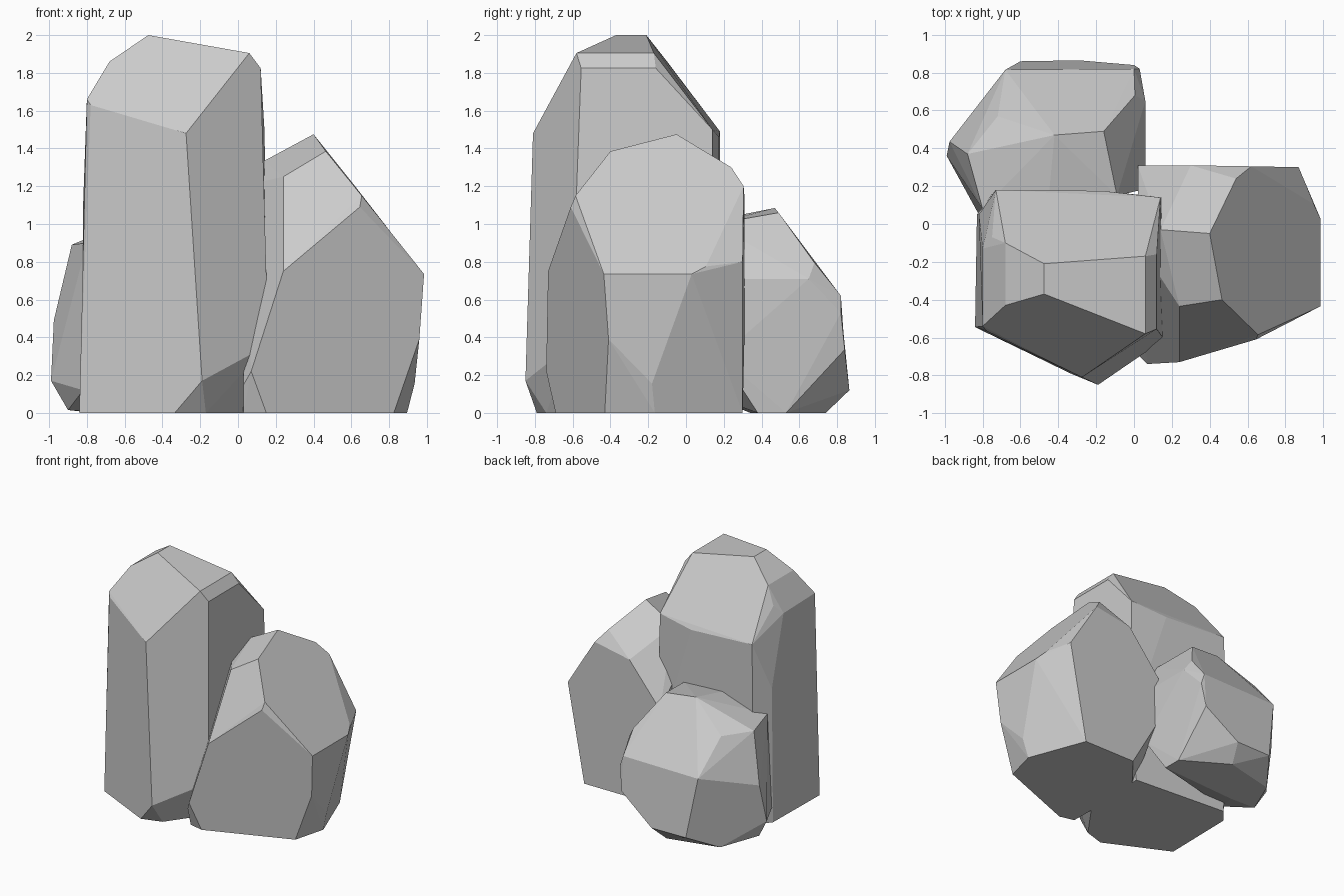
import bpy, bmesh, math


def boulder(name, corners):
    """Faceted rock: the convex hull around a few corner points."""
    bm = bmesh.new()
    for c in corners:
        bm.verts.new(c)
    res = bmesh.ops.convex_hull(bm, input=bm.verts[:])
    loose = [v for v in bm.verts if not v.link_faces]
    bmesh.ops.delete(bm, geom=loose, context='VERTS')
    # merge nearly flat triangles into broad facets
    bmesh.ops.dissolve_limit(bm, angle_limit=math.radians(4),
                             verts=bm.verts[:], edges=bm.edges[:])
    bmesh.ops.recalc_face_normals(bm, faces=bm.faces[:])
    mesh = bpy.data.meshes.new(name)
    bm.to_mesh(mesh)
    bm.free()
    obj = bpy.data.objects.new(name, mesh)
    bpy.context.collection.objects.link(obj)
    return obj


# Tall front-left pillar: crown, shoulders, base
boulder("tall_rock", [
    (-.475, -.37, 2), (-.475, -.21, 2), (-.68, -.43, 1.86), (-.68, -.10, 1.86),
    (.06, -.58, 1.905), (.06, -.17, 1.905), (.12, -.555, 1.825), (.12, -.16, 1.825),
    (-.275, -.81, 1.48), (-.78, -.565, 1.63), (-.80, -.54, 1.66), (-.80, -.13, 1.65),
    (-.73, .18, 1.49), (-.17, .175, 1.46), (.14, .14, 1.50), (-.75, -.07, 1.72),
    (-.82, .05, 1.1), (.16, -.61, .36), (.16, .14, .4), (-.19, -.85, .17),
    (-.84, -.545, 0), (-.335, -.79, 0), (-.17, -.74, 0), (.06, -.42, 0),
    (.06, .10, 0), (-.74, .18, .3), (-.83, .05, 0), (-.74, .16, 0),
])

# Medium right-hand boulder
boulder("right_rock", [
    (.40, -.05, 1.475), (.465, -.40, 1.385), (.655, -.585, 1.15), (.645, -.61, 1.09),
    (.24, -.435, 1.25), (.14, -.03, 1.335), (.54, .24, 1.30), (.62, .305, 1.20),
    (.30, .31, 1.14), (.24, -.73, .75), (.07, -.74, .22), (.03, -.70, .15),
    (.985, -.435, .735), (.985, .03, .735), (.95, .105, .775), (.87, .30, .80),
    (.96, -.41, .39), (.935, -.18, .155), (.15, -.69, 0), (.03, -.66, 0),
    (.825, -.43, 0), (.895, -.165, 0), (.72, .30, 0), (.26, .30, 0),
    (.02, .31, .43), (.02, .31, .80), (.02, -.1, 1.2), (.02, 0, 0),
])

# Low back-left boulder
boulder("back_rock", [
    (-.42, .47, 1.085), (-.16, .49, 1.06), (-.88, .37, .89), (-.72, .57, .88),
    (-.68, .815, .61), (0, .82, .62), (.005, .68, .795), (.06, .65, .71),
    (.06, .185, .71), (-.09, .15, 1.0), (-.45, .15, 1.02), (-.80, .08, .9),
    (-.975, .435, .49), (-.99, .36, .17), (-.90, .33, .015), (-.60, .86, .12),
    (-.29, .865, .12), (0, .84, .335), (.03, .82, .53), (-.82, .05, .12),
    (-.76, .64, 0), (-.34, .74, 0), (.01, .53, 0), (.01, .38, 0),
    (-.66, .34, 0), (.05, .185, .3),
])
